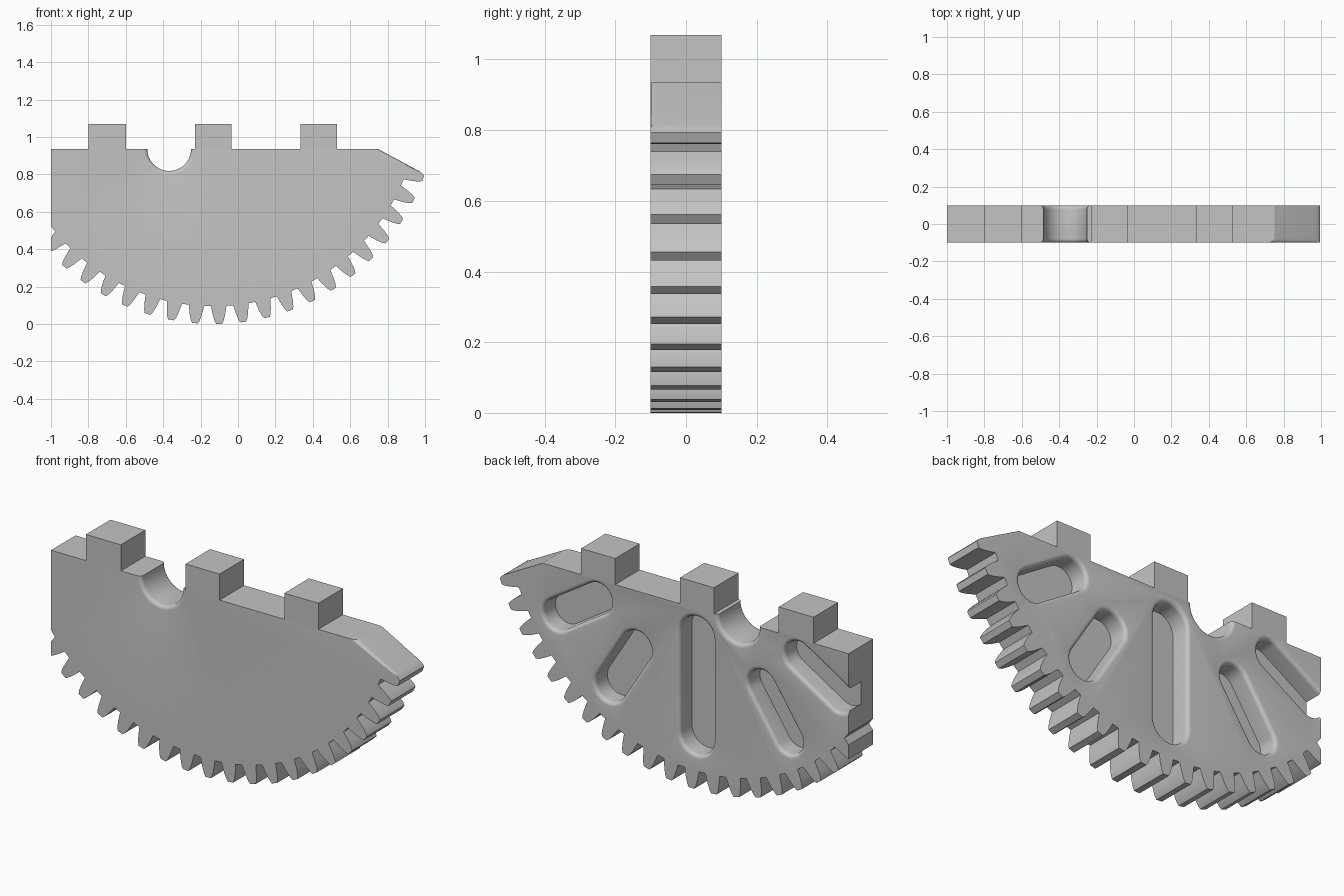
import bpy, bmesh
from math import sin, cos, pi, radians, hypot

cube = bpy.data.objects.get("Cube")
if cube:
    bpy.data.objects.remove(cube, do_unlink=True)

T = 0.1                        # half thickness
TOP = 0.935                    # flat top edge
CX, CZ = -0.13, 1.195          # gear centre
PITCH, PHASE = 6.2, 1.4        # tooth spacing and offset in degrees
FILLET = 0.02

grey = bpy.data.materials.new("plain grey")
grey.use_nodes = True
colour = (0.55, 0.55, 0.55, 1)
grey.diffuse_color = colour
grey.node_tree.nodes["Principled BSDF"].inputs["Base Color"].default_value = colour


def polar(r, degrees):
    a = radians(degrees)
    return CX + r * sin(a), CZ - r * cos(a)


def loft(name, rings, edge_rule=None):
    """Solid through a list of (outline, y) sections."""
    bm = bmesh.new()
    loops = [[bm.verts.new((x, y, z)) for x, z in pts] for pts, y in rings]
    n = len(loops[0])
    for a, b in zip(loops, loops[1:]):
        for i in range(n):
            j = (i + 1) % n
            bm.faces.new((a[i], a[j], b[j], b[i]))
    bm.faces.new(loops[0])
    bm.faces.new(loops[-1])
    bmesh.ops.remove_doubles(bm, verts=bm.verts, dist=1e-5)
    bmesh.ops.recalc_face_normals(bm, faces=bm.faces)
    if edge_rule:
        edges = [e for e in bm.edges if all(edge_rule(v.co) for v in e.verts)]
        bmesh.ops.bevel(bm, geom=edges, offset=FILLET, segments=5,
                        profile=0.5, affect='EDGES')
    mesh = bpy.data.meshes.new(name)
    bm.to_mesh(mesh)
    bm.free()
    mesh.materials.append(grey)
    ob = bpy.data.objects.new(name, mesh)
    bpy.context.scene.collection.objects.link(ob)
    return ob


def clip(pts, inside):
    """Keep the part of an outline where inside(point) >= 0."""
    out = []
    for p, q in zip(pts, pts[1:] + pts[:1]):
        a, b = inside(p), inside(q)
        if a >= 0:
            out.append(p)
        if (a >= 0) != (b >= 0):
            t = a / (a - b)
            out.append((p[0] + t * (q[0] - p[0]), p[1] + t * (q[1] - p[1])))
    return out


def slope(p):
    """Signed distance below the slanted corner."""
    dx, dz = 0.25, -0.135
    return (dz * (p[0] - 0.75) - dx * (p[1] - TOP)) / hypot(dx, dz)


# Toothed plate outline, trimmed on the top, end and slanted corner
outline = []
flank = [(1.1, 2.15), (1.15, 1.6), (1.18, 1.15), (1.195, 0.75)]
for k in range(-10, 13):
    mid = PHASE + PITCH * k
    outline += [polar(r, mid - w) for r, w in flank]
    outline += [polar(r, mid + w) for r, w in reversed(flank)]
outline += [(0.9, 1.1), (-1.2, 1.1)]
for rule in (lambda p: TOP - p[1], lambda p: p[0] + 1, slope):
    outline = clip(outline, rule)

plate = loft("gear_segment", [(outline, -T), (outline, T)],
             lambda v: v.y < 0 and abs(slope((v.x, v.z))) < 1e-4)


def capsule(r0, r1, angle, w, steps=16):
    """Radial slot outline with round ends of radius w."""
    pts = []
    for r, turn in ((r1, 0), (r0, pi)):
        x, z = polar(r, angle)
        for i in range(steps + 1):
            a = radians(angle) + turn + pi / 2 - pi * i / steps
            pts.append((x + w * sin(a), z - w * cos(a)))
    return pts


# Fillet sections: (outward growth, distance below the face)
flare = [(FILLET * (1 - cos(i * pi / 10)), FILLET * (1 - sin(i * pi / 10)))
         for i in range(6)]


def cut(cutter):
    cutter.hide_render = True
    mod = plate.modifiers.new(cutter.name, 'BOOLEAN')
    mod.operation = 'DIFFERENCE'
    mod.solver = 'EXACT'
    mod.object = cutter
    cutters.append(cutter)


cutters = []

# Blind pockets with rounded rims in the back face
slots = [(0.40, 0.92, 0, 0.096), (0.67, 0.955, -33.5, 0.077),
         (0.68, 0.96, -58.5, 0.077), (0.655, 0.935, 32, 0.084),
         (0.675, 0.945, 57.5, 0.08)]
for i, (r0, r1, angle, w) in enumerate(slots):
    rings = [(capsule(r0, r1, angle, w), 0)]
    rings += [(capsule(r0, r1, angle, w + g), T - d) for g, d in flare]
    rings.append((capsule(r0, r1, angle, w + FILLET), T + 0.05))
    cut(loft(f"pocket_cutter_{i + 1}", rings))


# Half-round notch in the top edge, rounded on both faces
def circle(r, n=64):
    return [(-0.368 + r * cos(2 * pi * i / n), TOP + r * sin(2 * pi * i / n))
            for i in range(n)]


R = 0.117
half = [(circle(R + g), T - d) for g, d in flare] + [(circle(R + FILLET), T + 0.05)]
cut(loft("notch_cutter", [(c, -y) for c, y in reversed(half)] + half))

# Apply the cuts and remove the cutters
bpy.context.view_layer.update()
graph = bpy.context.evaluated_depsgraph_get()
result = bpy.data.meshes.new_from_object(plate.evaluated_get(graph))
plate.modifiers.clear()
plate.data = result
for c in cutters:
    bpy.data.objects.remove(c, do_unlink=True)

# Square blocks on the top edge
for name, x0, x1 in (("right", -0.80, -0.60), ("middle", -0.23, -0.035),
                     ("left", 0.335, 0.53)):
    box = [(x0, TOP), (x1, TOP), (x1, 1.07), (x0, 1.07)]
    loft(f"top_block_{name}", [(box, -T), (box, T)])

bpy.ops.object.select_all(action='DESELECT')
plate.select_set(True)
bpy.context.view_layer.objects.active = plate
bpy.ops.object.shade_smooth_by_angle(angle=radians(25))
